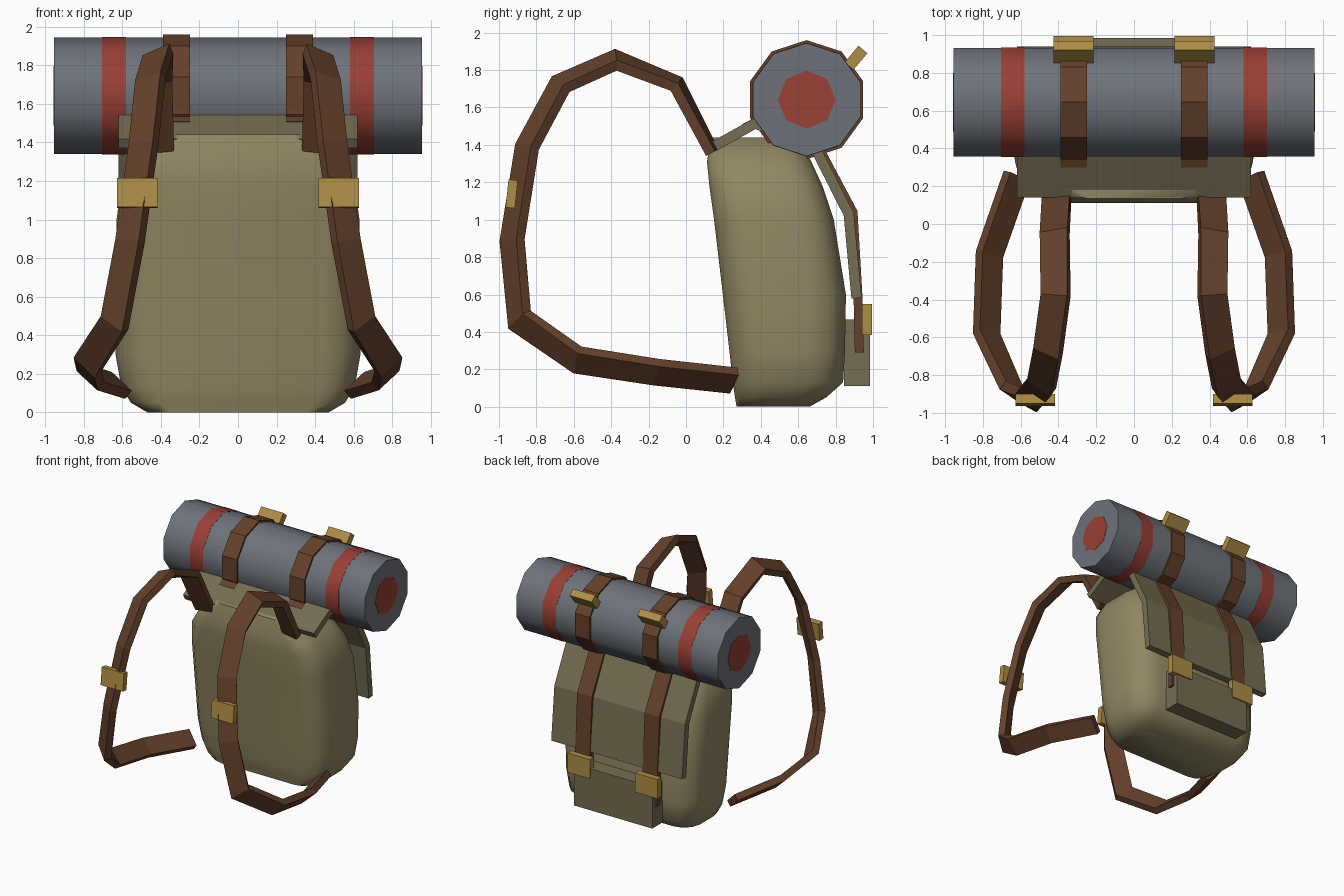
import bpy, bmesh, math
from mathutils import Vector, Matrix

if "Cube" in bpy.data.objects:
    bpy.data.objects.remove(bpy.data.objects["Cube"])


def mat(name, rgb):
    m = bpy.data.materials.new(name)
    m.diffuse_color = (*rgb, 1)
    m.use_nodes = True
    m.node_tree.nodes["Principled BSDF"].inputs["Base Color"].default_value = m.diffuse_color
    return m


CANVAS = mat("canvas", (0.285, 0.245, 0.125))
FLAP = mat("dark_canvas", (0.18, 0.155, 0.085))
LEATHER = mat("leather", (0.13, 0.053, 0.024))
BRASS = mat("brass", (0.43, 0.27, 0.06))
GREY = mat("blanket", (0.155, 0.17, 0.195))
RED = mat("red_cloth", (0.32, 0.05, 0.035))


def finish(name, bm, material, smooth=None):
    bmesh.ops.recalc_face_normals(bm, faces=bm.faces)
    me = bpy.data.meshes.new(name)
    bm.to_mesh(me)
    bm.free()
    ob = bpy.data.objects.new(name, me)
    bpy.context.collection.objects.link(ob)
    me.materials.append(material)
    if smooth:
        bpy.context.view_layer.objects.active = ob
        ob.select_set(True)
        bpy.ops.object.shade_smooth_by_angle(angle=math.radians(smooth))
        ob.select_set(False)
    return ob


def loft(name, rings, material, smooth=None):
    bm = bmesh.new()
    rows = [[bm.verts.new(p) for p in r] for r in rings]
    n = len(rows[0])
    for a, b in zip(rows, rows[1:]):
        for i in range(n):
            bm.faces.new((a[i], a[(i + 1) % n], b[(i + 1) % n], b[i]))
    bm.faces.new(rows[0])
    bm.faces.new(rows[-1])
    return finish(name, bm, material, smooth)


def strap(name, path, width, thick, material, tilts=None):
    """Sweep a flat rectangle along a path, mitred at corners, rolled by tilts (degrees)."""
    pts = [Vector(p) for p in path]
    rings = []
    for i, p in enumerate(pts):
        t0 = (p - pts[max(i - 1, 0)]).normalized()
        t1 = (pts[min(i + 1, len(pts) - 1)] - p).normalized()
        t = (t0 + t1).normalized()
        miter = 1 / max(t.dot(t0 if i else t1), 0.7)
        w = (Vector((1, 0, 0)) - t * t.x).normalized()
        n = w.cross(t)
        a = math.radians(tilts[i]) if tilts else 0
        ring = []
        for u, v in ((-1, -1), (1, -1), (1, 1), (-1, 1)):
            u, v = u * width / 2, v * thick / 2
            x, y = u * math.cos(a) - v * math.sin(a), u * math.sin(a) + v * math.cos(a)
            ring.append(p + w * x + n * y * miter)
        rings.append(ring)
    return loft(name, rings, material)


def box(name, centre, size, material, rot_x=0):
    bm = bmesh.new()
    m = Matrix.Translation(centre) @ Matrix.Rotation(math.radians(rot_x), 4, 'X') @ Matrix.Diagonal((*size, 1))
    bmesh.ops.create_cube(bm, size=1, matrix=m)
    return finish(name, bm, material)


def drum(name, x0, x1, r, sides, material, smooth=None):
    ring = [(0.645 + r * math.sin(2 * math.pi * k / sides),
             1.642 + r * math.cos(2 * math.pi * k / sides)) for k in range(sides)]
    return loft(name, [[(x, y, z) for y, z in ring] for x in (x0, x1)], material, smooth)


# Pack body: stacked rounded rectangles (z, front y, back y, half width, corner radius)
def rounded(z, yf, yb, hw, r):
    out = []
    for cx, cy, a0 in ((hw - r, yb - r, 0), (r - hw, yb - r, 90), (r - hw, yf + r, 180), (hw - r, yf + r, 270)):
        for k in range(4):
            a = math.radians(a0 + 30 * k)
            out.append((cx + r * math.cos(a), cy + r * math.sin(a), z))
    return out


body = [(0, .27, .66, .47, .12), (.05, .262, .75, .555, .15), (.13, .25, .84, .605, .18),
        (.3, .232, .85, .635, .19), (.6, .197, .855, .635, .19), (1.0, .15, .79, .63, .18),
        (1.18, .125, .73, .605, .17), (1.31, .112, .67, .52, .15), (1.44, .135, .60, .35, .1)]
loft("pack_body", [rounded(*b) for b in body], CANVAS, 50)

# Lid flap and rear pocket
strap("lid_flap", [(0, .155, 1.395), (0, .37, 1.515), (0, .60, 1.42), (0, .70, 1.365),
                   (0, .87, 1.03), (0, .912, .58)], 1.24, .055, FLAP)
box("rear_pocket", (0, .915, .288), (.74, .14, .355), FLAP)

# Bedroll
drum("bedroll", -.955, .955, .302, 10, GREY, 40)

shoulder = [(.41, .14, 1.36), (.42, -.05, 1.725), (.415, -.375, 1.855), (.455, -.67, 1.725), (.49, -.85, 1.39),
            (.56, -.93, .89), (.64, -.89, .465), (.78, -.58, .25), (.765, -.16, .185), (.62, .255, .14)]
tilts = [8, 14, 22, 28, 33, 36, 40, 43, 43, 43]

for side, s in (("left", -1), ("right", 1)):
    # Bedroll stripe, end spiral patch and strap
    drum("bedroll_stripe_" + side, s * .58, s * .705, .304, 10, RED, 40)
    drum("bedroll_end_patch_" + side, s * .94, s * .958, .155, 8, RED)
    drum("bedroll_strap_" + side, s * .25, s * .39, .318, 10, LEATHER)
    box("bedroll_buckle_" + side, (s * .32, .909, 1.866), (.21, .115, .062), BRASS, 50)
    # Lid strap and buckle
    x = s * .32
    strap("lid_strap_" + side, [(x, .31, 1.488), (x, .37, 1.52), (x, .61, 1.43), (x, .715, 1.375),
                                (x, .893, 1.04), (x, .92, .58), (x, .927, .29)], .14, .048, LEATHER)
    box("lid_buckle_" + side, (x, .968, .467), (.21, .055, .165), BRASS)
    # Shoulder strap and buckle
    strap("shoulder_strap_" + side, [(s * px, y, z) for px, y, z in shoulder],
          .15, .055, LEATHER, [s * t for t in tilts])
    box("shoulder_buckle_" + side, (s * .522, -.932, 1.138), (.21, .05, .15), BRASS, -6)
